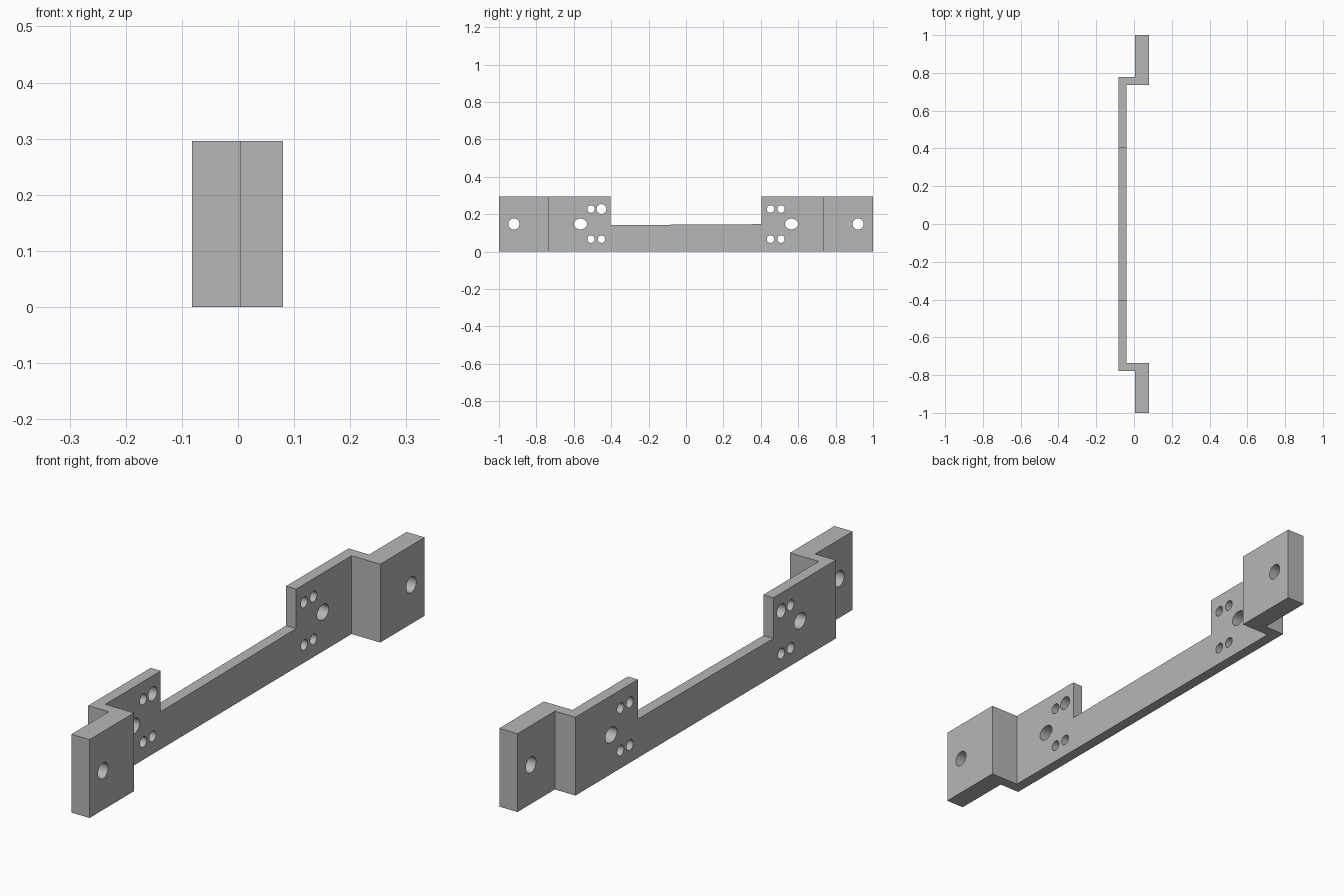
import bpy
import bmesh
from math import radians
from mathutils import Matrix, Vector

cube = bpy.data.objects.get("Cube")
if cube:
    bpy.data.objects.remove(cube, do_unlink=True)

HEIGHT = 0.296
BACK, WEB, INNER, OUTER = -0.082, -0.04, 0.004, 0.08   # x levels of the plan
END, TAB, BEND, NOTCH = 1.0, 0.735, 0.777, 0.404       # y distances from the middle

metal = bpy.data.materials.new("grey metal")
metal.use_nodes = True
grey = (0.47, 0.47, 0.47, 1)
metal.diffuse_color = grey
metal.node_tree.nodes["Principled BSDF"].inputs["Base Color"].default_value = grey


def make_object(name, bm):
    bmesh.ops.recalc_face_normals(bm, faces=bm.faces)
    mesh = bpy.data.meshes.new(name)
    bm.to_mesh(mesh)
    bm.free()
    mesh.materials.append(metal)
    obj = bpy.data.objects.new(name, mesh)
    bpy.context.collection.objects.link(obj)
    return obj


def extrude(bm, points, offset):
    face = bm.faces.new([bm.verts.new(p) for p in points])
    moved = bmesh.ops.extrude_face_region(bm, geom=[face])["geom"]
    bmesh.ops.translate(bm, vec=Vector(offset),
                        verts=[v for v in moved if isinstance(v, bmesh.types.BMVert)])


# Stepped bracket: half of the plan, mirrored to the other end
half = [(BACK, BEND), (INNER, BEND), (INNER, END),
        (OUTER, END), (OUTER, TAB), (WEB, TAB)]
plan = half + [(x, -y) for x, y in reversed(half)]
bm = bmesh.new()
extrude(bm, [(x, y, 0) for x, y in plan], (0, 0, HEIGHT))
bracket = make_object("mounting_bracket", bm)

# Notch that leaves the low connecting bar, slightly sloped
bm = bmesh.new()
extrude(bm, [(-0.2, -NOTCH, 0.142), (-0.2, NOTCH, 0.147),
             (-0.2, NOTCH, 0.4), (-0.2, -NOTCH, 0.4)], (0.4, 0, 0))

# Screw holes: y, z, width radius, height radius
holes = []
for side in (-1, 1):
    holes += [(side * 0.92, 0.148, 0.03, 0.03), (side * 0.564, 0.148, 0.035, 0.029)]
    for y in (0.452, 0.508):
        for z in (0.067, 0.228):
            large = side < 0 and y < 0.5 and z > 0.2
            r = 0.026 if large else 0.02
            holes.append((side * y, z, r, r))
for y, z, ry, rz in holes:
    place = (Matrix.Translation((0, y, z)) @ Matrix.Diagonal((1, ry, rz, 1))
             @ Matrix.Rotation(radians(90), 4, "Y"))
    bmesh.ops.create_cone(bm, cap_ends=True, segments=32, radius1=1, radius2=1,
                          depth=0.4, matrix=place)
cutter = make_object("notch_and_hole_cutter", bm)
cutter.hide_render = True

# Cut the bracket, then drop the cutter
cut = bracket.modifiers.new("cut", "BOOLEAN")
cut.operation = "DIFFERENCE"
cut.solver = "EXACT"
cut.object = cutter
bpy.ops.object.select_all(action="DESELECT")
bracket.select_set(True)
bpy.context.view_layer.objects.active = bracket
bpy.ops.object.modifier_apply(modifier=cut.name)
bpy.data.objects.remove(cutter, do_unlink=True)
bpy.ops.object.shade_smooth_by_angle(angle=radians(30))
